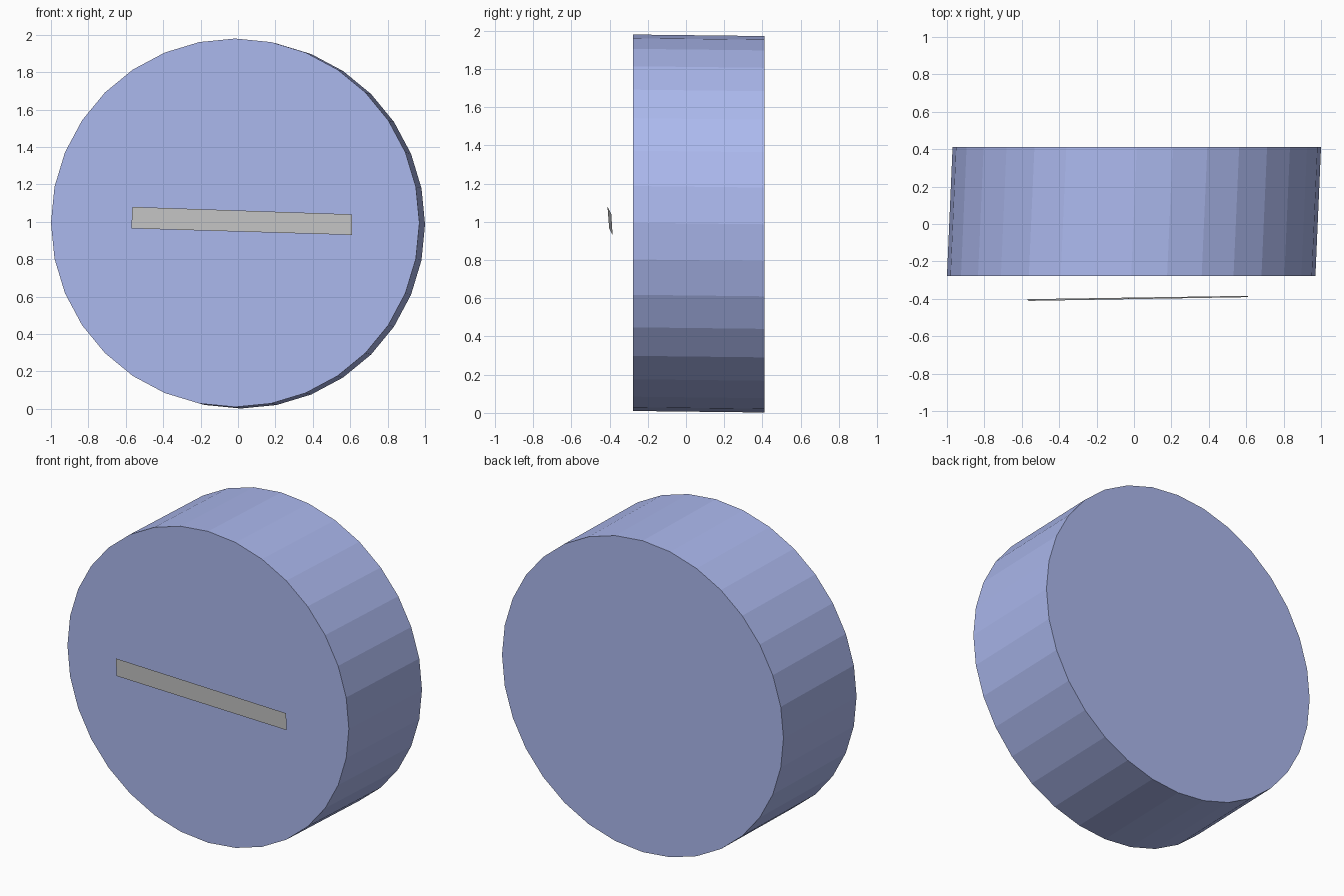
import bpy, bmesh
from mathutils import Matrix

if "Cube" in bpy.data.objects:
    bpy.data.objects.remove(bpy.data.objects["Cube"])


def make_object(name, bm):
    mesh = bpy.data.meshes.new(name)
    bm.to_mesh(mesh)
    bm.free()
    obj = bpy.data.objects.new(name, mesh)
    bpy.context.collection.objects.link(obj)
    return obj


# Round drum: 32 flat sides, axis along y, slightly skewed towards the back
FRONT, BACK, RADIUS = -0.277, 0.411, 0.985
depth = BACK - FRONT
bm = bmesh.new()
bmesh.ops.create_cone(bm, cap_ends=True, segments=32, radius1=RADIUS,
                      radius2=RADIUS, depth=depth,
                      matrix=Matrix.Rotation(1.5707963, 4, 'X'))
for v in bm.verts:
    t = v.co.y / depth
    v.co.x += 0.03 * t
    v.co.z += 0.991 - 0.008 * t
    v.co.y += (FRONT + BACK) / 2
bmesh.ops.recalc_face_normals(bm, faces=bm.faces)
drum = make_object("drum", bm)

blue = bpy.data.materials.new("blue")
blue.diffuse_color = (0.41, 0.48, 0.85, 1)
blue.use_nodes = True
blue.node_tree.nodes["Principled BSDF"].inputs["Base Color"].default_value = blue.diffuse_color
drum.data.materials.append(blue)

# Thin slightly tilted strip floating in front of the drum
bm = bmesh.new()
corners = [(-0.57, -0.402, 0.965), (0.61, -0.384, 0.93),
           (0.61, -0.391, 1.04), (-0.565, -0.411, 1.08)]
bm.faces.new([bm.verts.new(c) for c in corners])
make_object("front_strip", bm)
